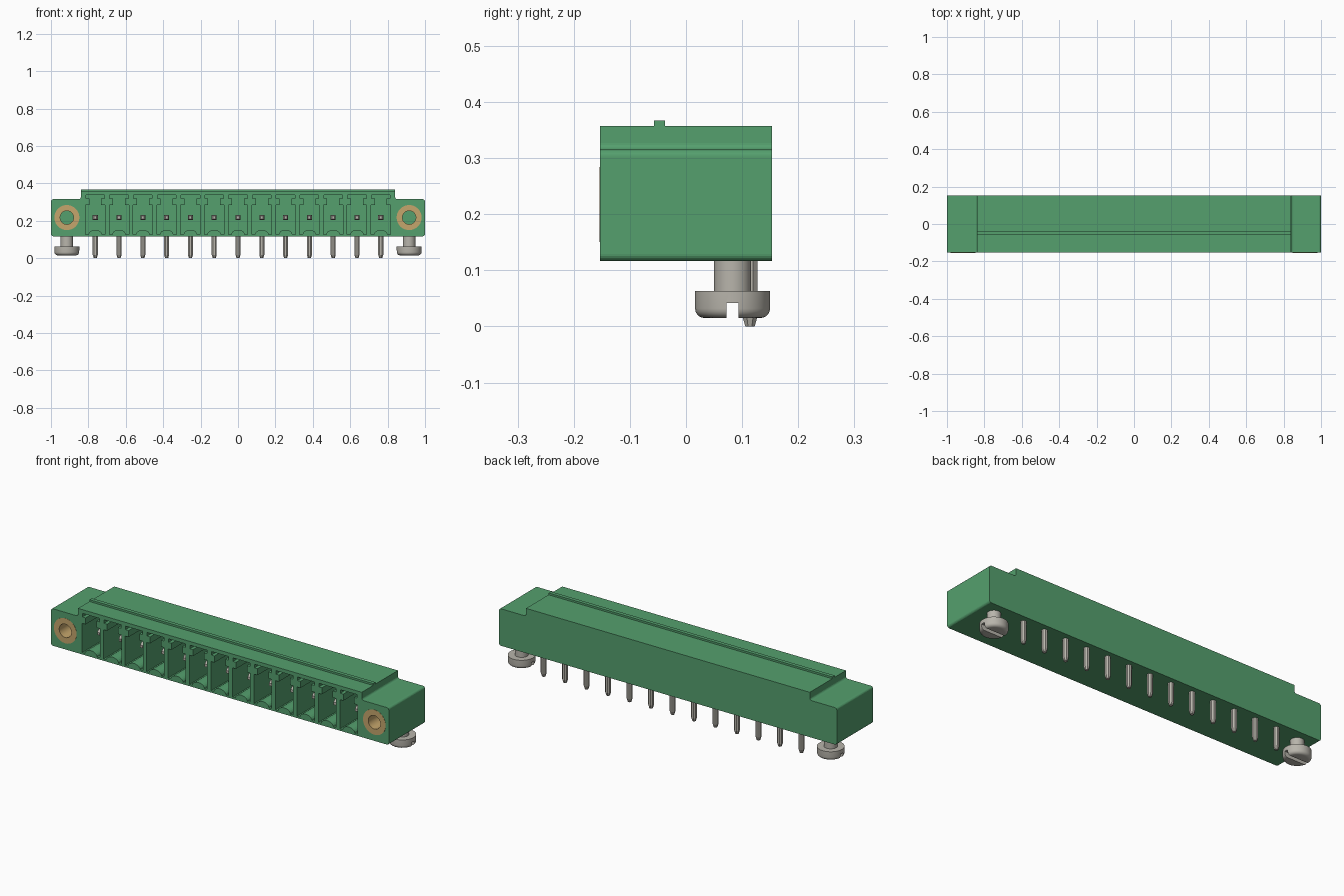
import bpy, bmesh
from math import pi, sin, cos
from mathutils import Matrix, Vector

cube = bpy.data.objects.get("Cube")
if cube:
    bpy.data.objects.remove(cube, do_unlink=True)


def material(name, rgb, rough=0.5):
    m = bpy.data.materials.new(name)
    m.use_nodes = True
    m.diffuse_color = (*rgb, 1)
    bsdf = m.node_tree.nodes["Principled BSDF"]
    bsdf.inputs["Base Color"].default_value = (*rgb, 1)
    bsdf.inputs["Roughness"].default_value = rough
    return m


GREEN = material("green plastic", (0.09, 0.35, 0.155))
STEEL = material("tinned metal", (0.48, 0.46, 0.41))
BRASS = material("brass", (0.56, 0.38, 0.15))


def finish(name, bm, mat, smooth=False):
    bmesh.ops.recalc_face_normals(bm, faces=bm.faces)
    mesh = bpy.data.meshes.new(name)
    bm.to_mesh(mesh)
    bm.free()
    mesh.materials.append(mat)
    ob = bpy.data.objects.new(name, mesh)
    bpy.context.collection.objects.link(ob)
    if smooth:
        activate(ob)
        bpy.ops.object.shade_smooth_by_angle(angle=0.6)
    return ob


def activate(ob):
    bpy.ops.object.select_all(action="DESELECT")
    ob.select_set(True)
    bpy.context.view_layer.objects.active = ob


def prism(bm, outline, y0, y1):
    """Extrude an x-z outline along y."""
    face = bm.faces.new([bm.verts.new((x, y0, z)) for x, z in outline])
    ext = bmesh.ops.extrude_face_region(bm, geom=[face])
    verts = [v for v in ext["geom"] if isinstance(v, bmesh.types.BMVert)]
    bmesh.ops.translate(bm, verts=verts, vec=(0, y1 - y0, 0))


def lathe(bm, profile, sides, at, along_y=False, closed=False):
    """Turn an (r, h) profile about z, or about y, at a point."""
    turn = Matrix.Rotation(-pi / 2, 4, "X") if along_y else Matrix()
    place = Matrix.Translation(at) @ turn
    rings = []
    for r, h in profile:
        ring = []
        for i in range(sides):
            a = 2 * pi * (i + 0.5) / sides
            ring.append(bm.verts.new(place @ Vector((r * cos(a), r * sin(a), h))))
        rings.append(ring)
    pairs = list(zip(rings, rings[1:]))
    if closed:
        pairs.append((rings[-1], rings[0]))
    else:
        bm.faces.new(rings[0])
        bm.faces.new(rings[-1])
    for a, b in pairs:
        for i in range(sides):
            j = (i + 1) % sides
            bm.faces.new((a[i], a[j], b[j], b[i]))


def cut(ob, cutter):
    cutter.hide_render = True
    mod = ob.modifiers.new("cut", "BOOLEAN")
    mod.operation = "DIFFERENCE"
    mod.solver = "EXACT"
    mod.object = cutter
    activate(ob)
    bpy.ops.object.modifier_apply(modifier=mod.name)
    bpy.data.objects.remove(cutter, do_unlink=True)


def arc(cx, cz, r, a0, a1, n=5):
    return [(cx + r * cos(a0 + (a1 - a0) * i / n), cz + r * sin(a0 + (a1 - a0) * i / n))
            for i in range(n + 1)]


FRONT, BACK = -0.153, 0.153
BOTTOM, FLANGE, TOP = 0.117, 0.315, 0.357
STEP, PIN_Z, PIN_Y = 0.84, 0.217, 0.114
NUT_X, NUT_R = 0.915, 0.067
PINS = [0.1272 * i for i in range(-6, 7)]

# Housing with raised middle, rounded ends and small fillets at the steps
r = 0.012
half = arc(1 - r, BOTTOM + r, r, -pi / 2, 0)
half += arc(1 - r, FLANGE - r, r, 0, pi / 2)
half += arc(STEP + r, FLANGE + r, r, -pi / 2, -pi)
half += [(STEP, TOP)]
bm = bmesh.new()
prism(bm, half + [(-x, z) for x, z in reversed(half)], FRONT, BACK)
housing = finish("housing", bm, GREEN)

# Keyed plug pockets with a rounded rib on the floor, and nut bores
side = [(0.052, 0.127), (0.052, 0.283), (0.032, 0.283), (0.032, 0.318),
        (0.05, 0.318), (0.05, 0.337)]
pocket = side + [(-x, z) for x, z in reversed(side)]
pocket += [(x, 0.127 + 0.66 * z) for x, z in arc(0, 0, 0.036, pi, 0, 10)]
bm = bmesh.new()
for px in PINS:
    prism(bm, [(x + px, z) for x, z in pocket], FRONT - 0.02, 0.05)
for s in (-1, 1):
    lathe(bm, [(NUT_R, -0.02), (NUT_R, 0.16)], 40, (s * NUT_X, FRONT, PIN_Z), along_y=True)
cut(housing, finish("pocket_cutter", bm, GREEN))

# Coding ridge on top
bm = bmesh.new()
prism(bm, [(-STEP, TOP - 0.005), (STEP, TOP - 0.005), (STEP, 0.367), (-STEP, 0.367)],
      -0.057, -0.037)
finish("top_ridge", bm, GREEN)

# Contact pins: square blades in the pockets, chamfered legs below
blades, legs = bmesh.new(), bmesh.new()
for px in PINS:
    lathe(blades, [(0.01, 0), (0.019, 0.02), (0.019, 0.2)], 4, (px, -0.09, PIN_Z), along_y=True)
    lathe(legs, [(0.009, 0), (0.0146, 0.018), (0.0146, PIN_Z)], 8, (px, PIN_Y, 0))
finish("contact_blades", blades, STEEL)
finish("solder_legs", legs, STEEL)

# Threaded nuts and slotted mounting screws at both ends
for s, label in ((-1, "right"), (1, "left")):
    bm = bmesh.new()
    lathe(bm, [(0.036, -0.001), (NUT_R, -0.001), (NUT_R, 0.16), (0.036, 0.16)], 40,
          (s * NUT_X, FRONT, PIN_Z), along_y=True, closed=True)
    finish(label + "_nut", bm, BRASS, smooth=True)

    bm = bmesh.new()
    head = [(0.05 + 0.017 * sin(a), 0.032 - 0.017 * cos(a)) for a in
            [pi / 2 * i / 5 for i in range(6)]]
    lathe(bm, head + [(0.067, 0.063), (0.033, 0.063), (0.033, 0.13)], 40,
          (s * NUT_X, 0.083, 0))
    screw = finish(label + "_screw", bm, STEEL)
    bm = bmesh.new()
    x0, x1 = s * NUT_X - 0.1, s * NUT_X + 0.1
    prism(bm, [(x0, 0), (x1, 0), (x1, 0.042), (x0, 0.042)], 0.0725, 0.0935)
    cut(screw, finish("slot_cutter", bm, STEEL))
    activate(screw)
    bpy.ops.object.shade_smooth_by_angle(angle=0.6)
